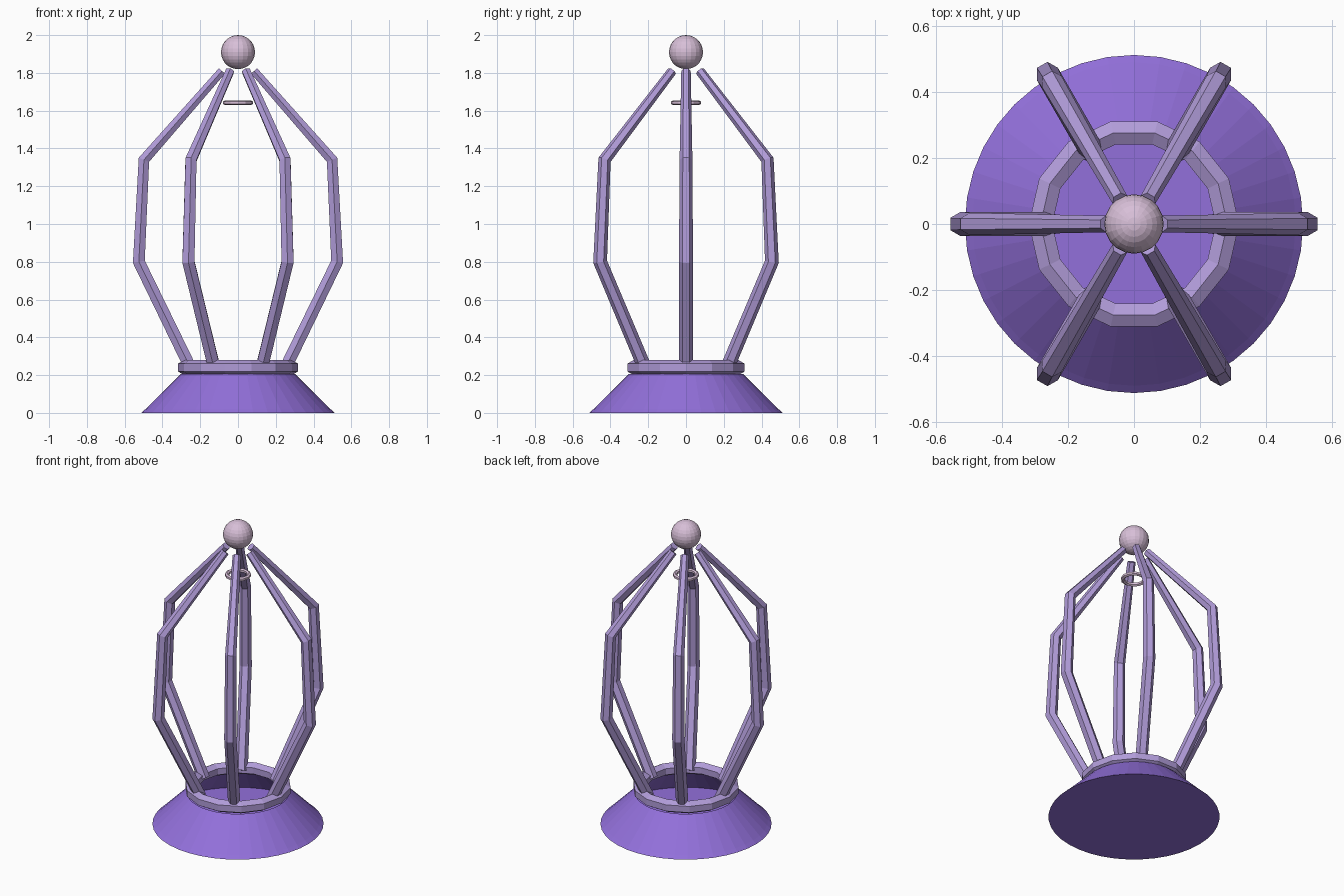
import bpy
import bmesh
from math import cos, sin, pi, radians

cube = bpy.data.objects.get("Cube")
if cube:
    bpy.data.objects.remove(cube, do_unlink=True)


def make_material(name, rgb):
    mat = bpy.data.materials.new(name)
    mat.use_nodes = True
    color = (*rgb, 1.0)
    mat.diffuse_color = color
    mat.node_tree.nodes["Principled BSDF"].inputs["Base Color"].default_value = color
    return mat


deep_purple = make_material("deep purple", (0.29, 0.162, 0.708))
lilac = make_material("lilac", (0.44, 0.332, 0.694))
pale_thistle = make_material("pale thistle", (0.686, 0.521, 0.686))


def lathe(name, profile, sides, mat, closed=False):
    """Revolve (radius, z) points about the z axis."""
    bm = bmesh.new()
    rings = [[bm.verts.new((r * cos(2 * pi * i / sides), r * sin(2 * pi * i / sides), z))
              for i in range(sides)] for r, z in profile]
    pairs = list(zip(rings, rings[1:]))
    if closed:
        pairs.append((rings[-1], rings[0]))
    else:
        bm.faces.new(rings[0][::-1])
    for low, high in pairs:
        for i in range(sides):
            j = (i + 1) % sides
            bm.faces.new((low[i], low[j], high[j], high[i]))
    mesh = bpy.data.meshes.new(name)
    bm.to_mesh(mesh)
    bm.free()
    mesh.materials.append(mat)
    obj = bpy.data.objects.new(name, mesh)
    bpy.context.collection.objects.link(obj)
    return obj


def tube_section(radius, z, size, sides):
    return [(radius + size * cos(2 * pi * (k + 0.5) / sides),
             z + size * sin(2 * pi * (k + 0.5) / sides)) for k in range(sides)]


# Hollow flared base, open at the top, with a floor
lathe("flared_base", [(0.512, 0), (0.49, 0.02), (0.305, 0.205)], 40, deep_purple)

# Collar around the top of the base
lathe("collar", tube_section(0.283, 0.24, 0.041, 6), 14, lilac, closed=True)

# Six bent bars forming the cage
bar_path = [(0.25, 0.235, 0.037), (0.525, 0.8, 0.037),
            (0.498, 1.34, 0.034), (0.085, 1.81, 0.025)]
bar_sides = 6
for n in range(6):
    angle = radians(60 * n)
    curve = bpy.data.curves.new("cage_bar", "CURVE")
    curve.dimensions = "3D"
    curve.bevel_depth = 1.0
    curve.bevel_resolution = 1
    curve.use_fill_caps = True
    spline = curve.splines.new("POLY")
    spline.points.add(len(bar_path) - 1)
    spline.use_smooth = False
    for point, (r, z, size) in zip(spline.points, bar_path):
        point.co = (r * cos(angle), r * sin(angle), z, 1)
        point.radius = size
    curve.materials.append(lilac)
    bar = bpy.data.objects.new(f"cage_bar_{n + 1}", curve)
    bpy.context.collection.objects.link(bar)
    bpy.ops.object.select_all(action="DESELECT")
    bar.select_set(True)
    bpy.context.view_layer.objects.active = bar
    bpy.ops.object.convert(target="MESH")

# Small loose ring under the top
lathe("hanging_ring", tube_section(0.067, 1.642, 0.013, 6), 12, pale_thistle, closed=True)

# Ball finial
bpy.ops.mesh.primitive_uv_sphere_add(segments=20, ring_count=14, radius=0.09,
                                     location=(0, 0, 1.91))
finial = bpy.context.object
finial.name = "ball_finial"
finial.data.materials.append(pale_thistle)
